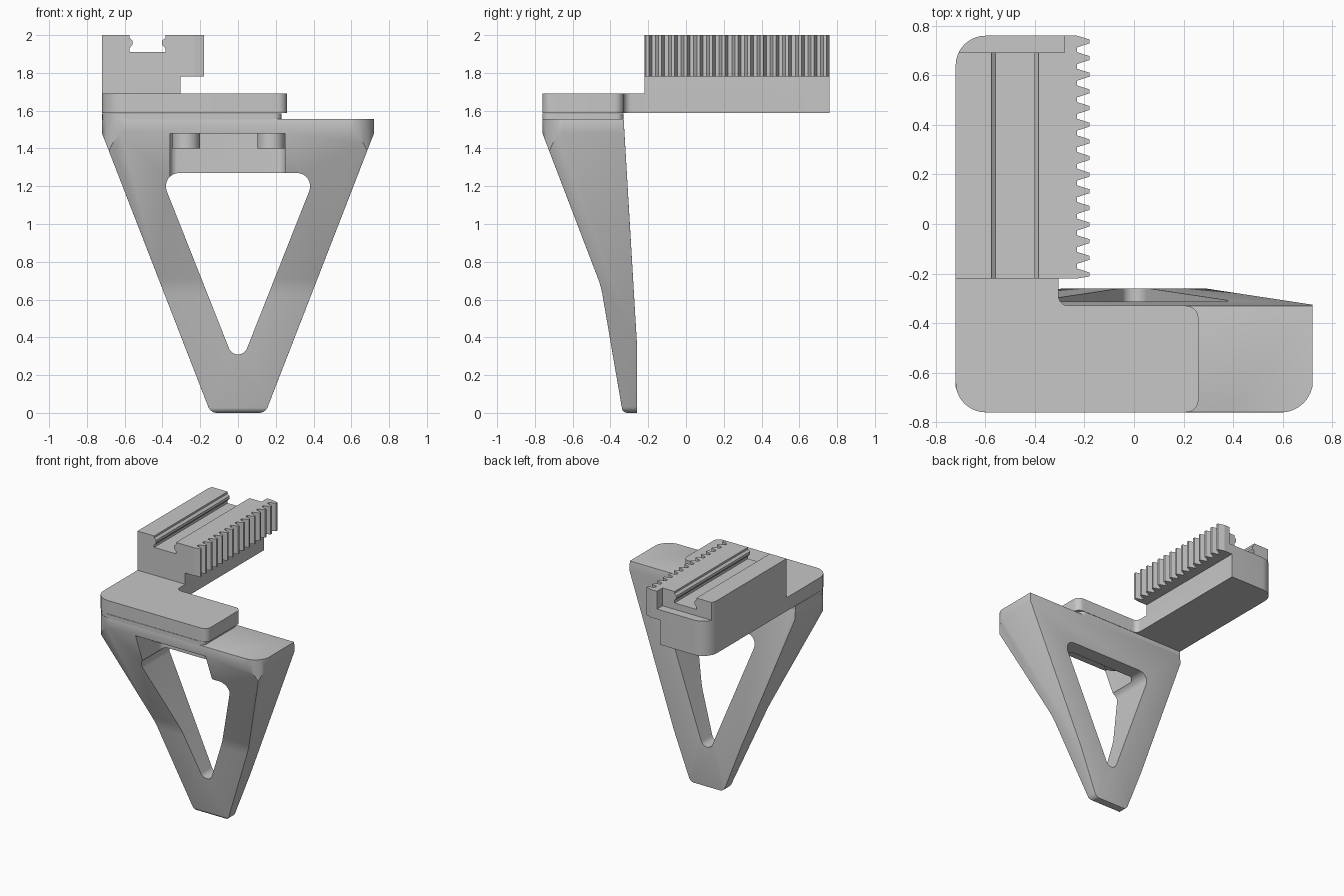
import bpy, bmesh, math
from mathutils import Vector

cube = bpy.data.objects.get("Cube")
if cube:
    bpy.data.objects.remove(cube)

GREY = (0.57, 0.57, 0.57, 1)
grey = bpy.data.materials.new("light grey")
grey.use_nodes = True
grey.diffuse_color = GREY
grey.node_tree.nodes["Principled BSDF"].inputs["Base Color"].default_value = GREY


def rounded(corners, steps=8):
    """Turn (a, b, radius) corners into an outline with filleted corners."""
    out = []
    n = len(corners)
    for i, (a, b, r) in enumerate(corners):
        p = Vector((a, b))
        if r == 0:
            out.append(p)
            continue
        u = (Vector(corners[i - 1][:2]) - p).normalized()
        v = (Vector(corners[(i + 1) % n][:2]) - p).normalized()
        half = math.acos(u.dot(v)) / 2
        centre = p + (u + v).normalized() * (r / math.sin(half))
        start = p + u * (r / math.tan(half)) - centre
        end = p + v * (r / math.tan(half)) - centre
        for k in range(steps + 1):
            spoke = start.normalized().slerp(end.normalized(), k / steps)
            out.append(centre + spoke * r)
    return out


def prism(name, outline, axis, low, high):
    """Extrude a 2D outline along an axis."""
    place = {"x": lambda a, b, h: (h, a, b),
             "y": lambda a, b, h: (a, h, b),
             "z": lambda a, b, h: (a, b, h)}[axis]
    bm = bmesh.new()
    base = bm.faces.new([bm.verts.new(place(a, b, low)) for a, b in outline])
    top = bmesh.ops.extrude_face_region(bm, geom=[base])["geom"]
    shift = Vector(place(0, 0, high - low))
    bmesh.ops.translate(bm, vec=shift, verts=[g for g in top if isinstance(g, bmesh.types.BMVert)])
    bmesh.ops.recalc_face_normals(bm, faces=bm.faces)
    mesh = bpy.data.meshes.new(name)
    bm.to_mesh(mesh)
    bm.free()
    mesh.materials.append(grey)
    obj = bpy.data.objects.new(name, mesh)
    bpy.context.collection.objects.link(obj)
    return obj


def activate(obj):
    bpy.ops.object.select_all(action="DESELECT")
    obj.select_set(True)
    bpy.context.view_layer.objects.active = obj


def combine(obj, tool, operation):
    mod = obj.modifiers.new("cut", "BOOLEAN")
    mod.operation, mod.object, mod.solver = operation, tool, "EXACT"
    activate(obj)
    bpy.ops.object.modifier_apply(modifier=mod.name)
    bpy.data.objects.remove(tool)


def smooth(obj):
    activate(obj)
    bpy.ops.object.shade_smooth_by_angle(angle=math.radians(30))


# Tapered triangular frame: front silhouette crossed with side silhouette
frame = prism("triangular_frame", rounded([
    (-0.72, 1.555, 0), (-0.72, 1.48, 0), (-0.145, 0, 0.05),
    (0.145, 0, 0.05), (0.72, 1.48, 0), (0.72, 1.555, 0)]), "y", -1, 0)
side = prism("side_shape", rounded([
    (-0.76, 1.555, 0), (-0.76, 1.48, 0), (-0.45, 0.67, 0.5),
    (-0.335, 0, 0.03), (-0.26, 0, 0), (-0.26, 0.37, 0), (-0.33, 1.555, 0)]), "x", -1, 1)
combine(frame, side, "INTERSECT")
bevel = frame.modifiers.new("soft edges", "BEVEL")
bevel.width, bevel.segments = 0.02, 3
bevel.limit_method, bevel.angle_limit = "ANGLE", math.radians(45)
activate(frame)
bpy.ops.object.modifier_apply(modifier=bevel.name)
corners = prism("corner_shape", rounded([
    (-0.73, -0.1, 0), (-0.721, -0.761, 0.13), (0.721, -0.761, 0.13), (0.73, -0.1, 0)]), "z", -1, 3)
combine(frame, corners, "INTERSECT")

# Triangular window and the pocket for the screw heads
window = prism("window_cutter", rounded([
    (-0.415, 1.27, 0.07), (0.415, 1.27, 0.07), (0.035, 0.31, 0.05), (-0.035, 0.31, 0.05)]), "y", -2, 1)
combine(frame, window, "DIFFERENCE")
pocket = prism("pocket_cutter", rounded([
    (-0.36, -1, 0), (0.25, -1, 0), (0.25, -0.43, 0.04), (-0.36, -0.43, 0.04)]), "z", 1.2, 1.48)
combine(frame, pocket, "DIFFERENCE")
smooth(frame)

# Screw heads under the frame top
for label, x in (("right", -0.275), ("left", 0.175)):
    bpy.ops.mesh.primitive_cylinder_add(vertices=32, radius=0.073, depth=0.09, location=(x, -0.56, 1.445))
    screw = bpy.context.object
    screw.name = label + "_screw_head"
    screw.data.materials.append(grey)
    smooth(screw)

# Raised pad and the L-shaped plate on it
smooth(prism("raised_pad", rounded([
    (-0.72, -0.76, 0.13), (0.23, -0.76, 0.04), (0.23, -0.33, 0.04), (-0.72, -0.33, 0)]), "z", 1.55, 1.585))
smooth(prism("l_plate", rounded([
    (-0.72, -0.76, 0.12), (0.26, -0.76, 0.05), (0.26, -0.33, 0.05), (-0.305, -0.33, 0.04),
    (-0.305, 0.76, 0), (-0.72, 0.76, 0.12)]), "z", 1.587, 1.692))


# Rail base and end ledge share the rounded back corner
def rail_outline(right):
    return rounded([(-0.72, -0.22, 0), (right, -0.22, 0), (right, 0.76, 0), (-0.72, 0.76, 0.12)])


smooth(prism("rail_base", rail_outline(-0.305), "z", 1.692, 1.78))
smooth(prism("rail_ledge", rail_outline(-0.28), "z", 1.78, 1.86))

# Grooved rail with a small ridge on each groove wall
half = [(0.095, 2.0), (0.095, 1.985), (0.078, 1.97), (0.078, 1.95), (0.095, 1.93), (0.095, 1.91)]
groove = [(-0.48 - d, z) for d, z in half] + [(-0.48 + d, z) for d, z in reversed(half)]
rail = prism("grooved_rail", [(-0.28, 2.0), (-0.28, 1.86), (-0.72, 1.86), (-0.72, 2.0)] + groove,
             "y", -0.22, 0.692)
combine(rail, prism("rail_corner", rounded([
    (-0.7201, -1, 0), (0, -1, 0), (0, 0.76, 0), (-0.7201, 0.76, 0.12)]), "z", 1, 3), "INTERSECT")
smooth(rail)

# Toothed rack along the rail
pitch = 0.0672
rack = [(-0.28, 0.76), (-0.28, -0.22)]
for i in range(15):
    y = 0.737 - pitch * (14 - i)
    rack += [(-0.23, max(y - 0.024, -0.22)), (-0.18, y - 0.008), (-0.18, y + 0.008), (-0.23, min(y + 0.024, 0.76))]
prism("toothed_rack", rack, "z", 1.78, 2.0)
